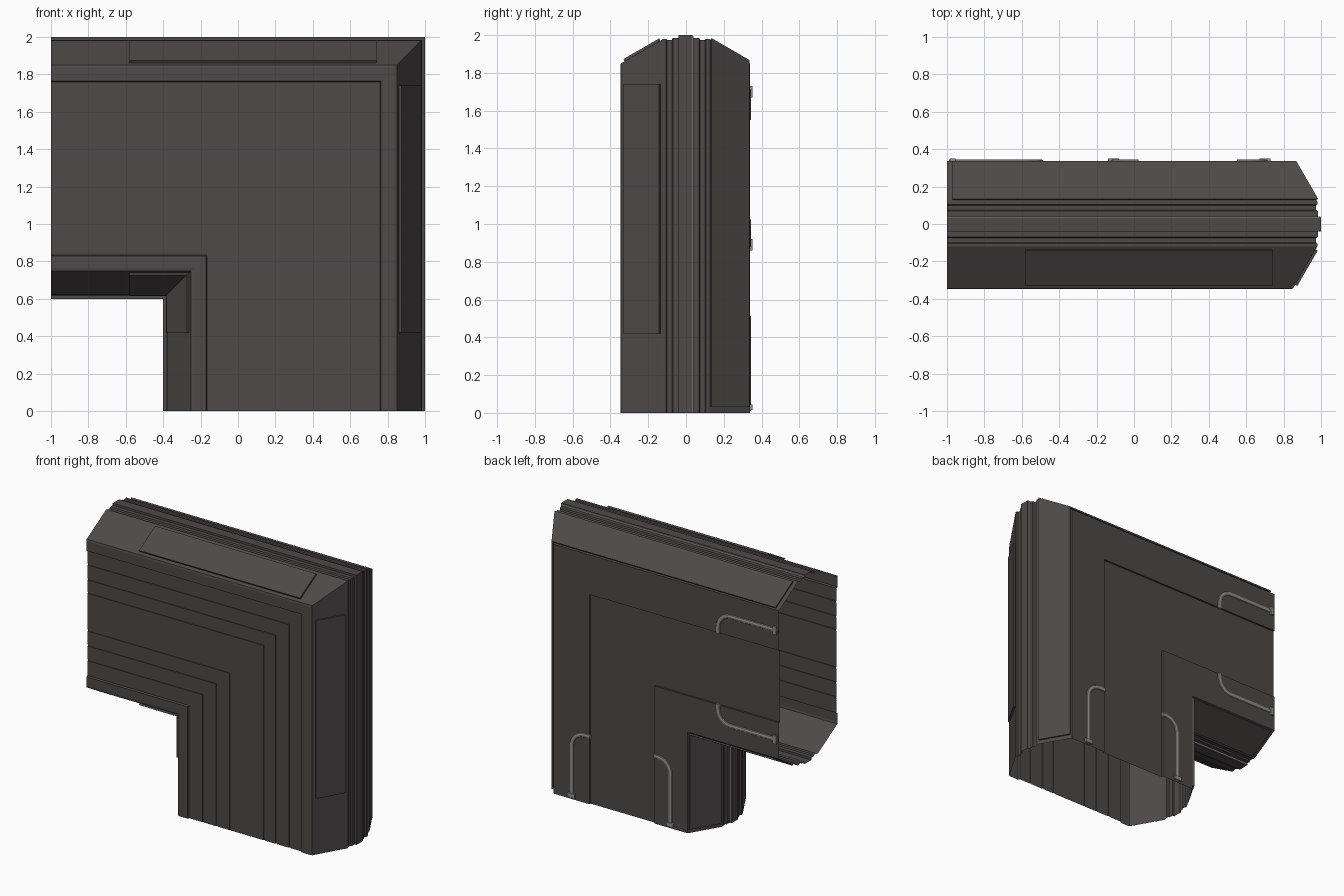
import bpy, bmesh, math

if "Cube" in bpy.data.objects:
    bpy.data.objects.remove(bpy.data.objects["Cube"])


def mat(name, col):
    m = bpy.data.materials.new(name)
    m.diffuse_color = (*col, 1)
    m.use_nodes = True
    m.node_tree.nodes["Principled BSDF"].inputs["Base Color"].default_value = m.diffuse_color
    return m


DARK = mat("dark_grey_metal", (0.074, 0.067, 0.065))
LIGHT = mat("light_grey_pipe", (0.27, 0.27, 0.262))


# a = distance along an arm (from -1 at the open end), d = distance in from the outer edge
def place(a, d, y, upright):
    return (1 - d, y, a + 1) if upright else (a, y, 2 - d)


def loft(name, rings, material, capped):
    bm = bmesh.new()
    vs = [[bm.verts.new(p) for p in r] for r in rings]
    n = len(rings[0])
    for r, s in zip(vs, vs[1:]):
        for i in range(n):
            j = (i + 1) % n
            bm.faces.new((r[i], r[j], s[j], s[i]))
    if capped:
        bm.faces.new(vs[0])
        bm.faces.new(vs[-1])
    bmesh.ops.recalc_face_normals(bm, faces=bm.faces)
    me = bpy.data.meshes.new(name)
    bm.to_mesh(me)
    bm.free()
    me.materials.append(material)
    ob = bpy.data.objects.new(name, me)
    bpy.context.collection.objects.link(ob)
    return ob


def corner_sweep(name, prof, a, material=DARK, capped=True):
    """Sweep a (d, y) profile along both arms with a mitred corner."""
    return loft(name, [[place(a, d, y, False) for d, y in prof],
                       [(1 - d, y, 2 - d) for d, y in prof],
                       [place(a, d, y, True) for d, y in prof]], material, capped)


def straight(name, prof, a, b, upright, material=DARK):
    return loft(name, [[place(t, d, y, upright) for d, y in prof] for t in (a, b)],
                material, True)


def flip(prof, d=False, y=False):
    return [(1.4 - p if d else p, -q if y else q) for p, q in prof]


# Hollow duct shell: stepped profile, open at both ends
front = [(0.15, -0.345), (0.165, -0.348), (0.235, -0.348), (0.24, -0.336)]
for d in (0.34, 0.45, 0.55, 0.83, 0.94, 1.05):      # thin grooves in the front wall
    front += [(d - 0.006, -0.336), (d - 0.006, -0.330), (d + 0.006, -0.330), (d + 0.006, -0.336)]
front += [(1.165, -0.336), (1.17, -0.348), (1.235, -0.348), (1.25, -0.345)]
end = [(0.02, -0.12), (0.02, -0.105), (0.026, -0.10), (0.026, -0.075), (0.016, -0.07),
       (0.016, -0.04), (0, -0.04), (0, 0.035), (0.016, 0.035),
       (0.016, 0.07), (0.026, 0.075), (0.026, 0.10), (0.02, 0.105), (0.02, 0.12)]
back = [(1.25, 0.338), (0.98, 0.338), (0.98, 0.325), (0.445, 0.325), (0.445, 0.338), (0.15, 0.338)]
corner_sweep("duct_shell", front + flip(end, d=True) + back + end[::-1], -1, capped=False)


# Plates lying on the sloped edges
def plate(t0, t1, h):
    pts = []
    for t, k in ((t0, 0), (t1, 0), (t1, h), (t0, h)):
        pts.append((0.15 - 0.13 * t - 0.866 * k, -0.345 + 0.225 * t - 0.5 * k))
    return pts


short = plate(0.09, 0.93, 0.013)
for up, nm in ((False, "top"), (True, "side")):
    straight("front_plate_" + nm, short, -0.58, 0.74, up)
corner_sweep("front_plate_inner", flip(short, d=True), -0.58)
long_plate = flip(plate(0.06, 0.96, 0.011), y=True)
corner_sweep("back_plate_outer", long_plate, -0.97)
corner_sweep("back_plate_inner", flip(long_plate, d=True), -0.97)

# Light strip along the back of each centre rib
strip = [(0.004, 0.034), (0.004, 0.041), (0.017, 0.041), (0.017, 0.034)]
corner_sweep("rib_strip_outer", strip, -1, LIGHT)
corner_sweep("rib_strip_inner", flip(strip, d=True), -1, LIGHT)


# Bent pipes on the back wall with an end fitting
def pipe(name, d0, d1, upright):
    s = 1 if d1 > d0 else -1
    r = 0.10
    pts = [(-0.99, d0), (-0.53 - r + 0.03, d0)]
    for i in range(1, 7):
        g = math.radians(15 * i)
        pts.append((-0.60 + r * math.sin(g), d0 + s * r * (1 - math.cos(g))))
    pts.append((-0.50, d1))
    cu = bpy.data.curves.new(name, 'CURVE')
    cu.dimensions = '3D'
    cu.bevel_depth = 0.017
    cu.bevel_resolution = 2
    cu.use_fill_caps = True
    sp = cu.splines.new('POLY')
    sp.points.add(len(pts) - 1)
    for p, (a, d) in zip(sp.points, pts):
        p.co = (*place(a, d, 0, upright), 1)
    cu.materials.append(LIGHT)
    ob = bpy.data.objects.new(name, cu)
    ob.location.y = 0.336
    ob.scale.y = 0.55
    bpy.context.collection.objects.link(ob)
    bpy.ops.object.select_all(action='DESELECT')
    ob.select_set(True)
    bpy.context.view_layer.objects.active = ob
    bpy.ops.object.convert(target='MESH')
    bpy.ops.object.shade_smooth_by_angle()
    box = [(d0 - 0.03, 0.33), (d0 + 0.03, 0.33), (d0 + 0.03, 0.351), (d0 - 0.03, 0.351)]
    straight(name + "_fitting", box, -0.985, -0.955, upright, LIGHT)


for up, nm in ((False, "horizontal"), (True, "vertical")):
    pipe("outer_pipe_" + nm, 0.30, 0.45, up)
    pipe("inner_pipe_" + nm, 1.11, 0.975, up)
